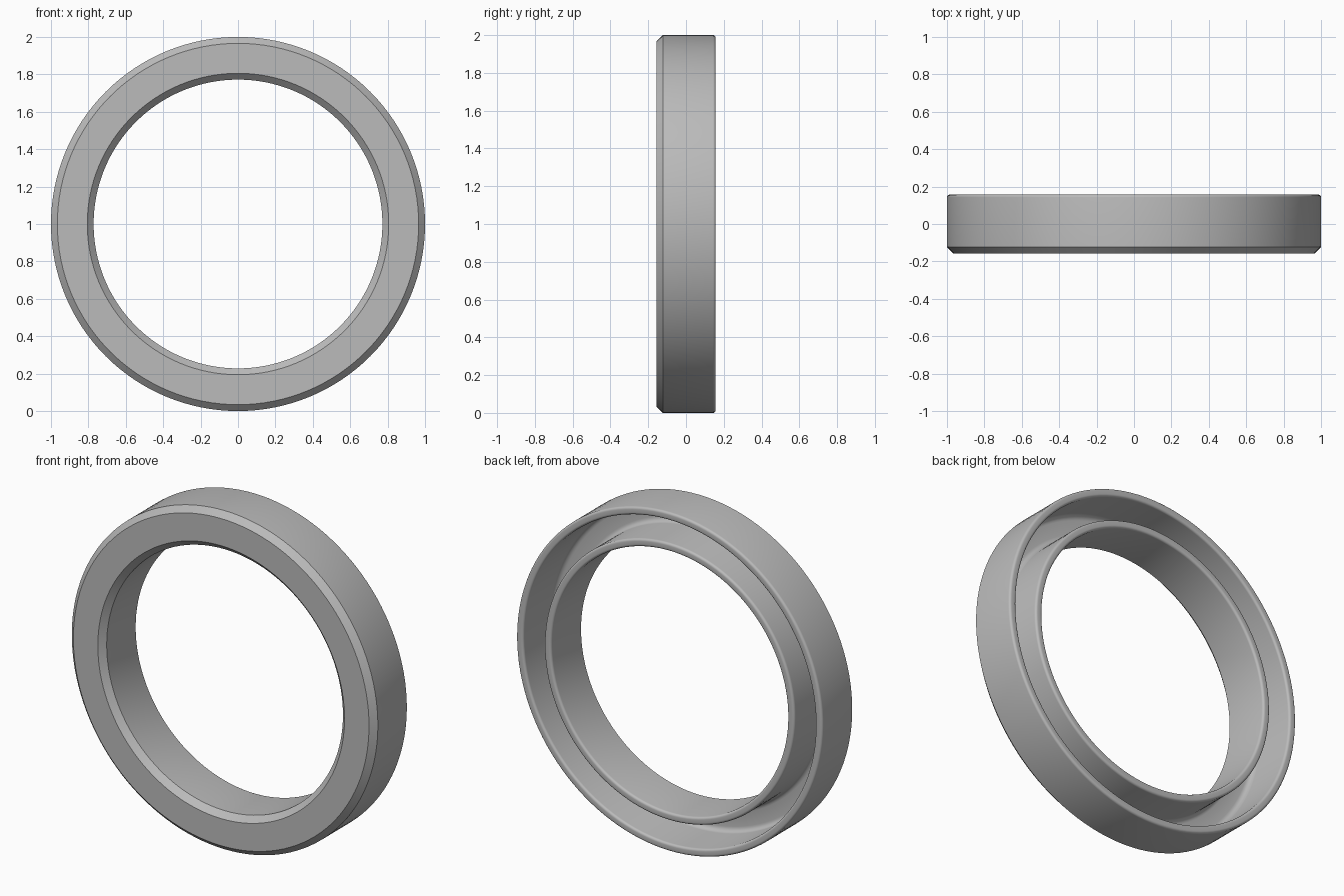
import bpy, bmesh, math

if "Cube" in bpy.data.objects:
    bpy.data.objects.remove(bpy.data.objects["Cube"])

SEGMENTS = 128
R_IN, R_OUT = 0.772, 1.0      # hole and outer radii
FRONT, BACK = -0.157, 0.157   # depth extents
CHAMFER, WALL = 0.034, 0.046
FLOOR = -0.115                # bottom of the rear channel
LIP, FILLET = 0.014, 0.03


def arc(cr, cy, radius, start, end, steps=5):
    """Rounded corner in the (radius, depth) plane, angles in degrees."""
    pts = []
    for i in range(steps + 1):
        a = math.radians(start + (end - start) * i / steps)
        pts.append((cr + radius * math.cos(a), cy + radius * math.sin(a)))
    return pts


# Closed cross-section: chamfered front, channel open at the back
a, b = R_IN + WALL, R_OUT - WALL
profile = [(R_IN, FRONT + CHAMFER), (R_IN + CHAMFER, FRONT),
           (R_OUT - CHAMFER, FRONT), (R_OUT, FRONT + CHAMFER)]
profile += arc(R_OUT - LIP, BACK - LIP, LIP, 0, 90)            # outer lip
profile += arc(b + LIP, BACK - LIP, LIP, 90, 180)
profile += arc(b - FILLET, FLOOR + FILLET, FILLET, 0, -90)     # channel floor
profile += arc(a + FILLET, FLOOR + FILLET, FILLET, -90, -180)
profile += arc(a - LIP, BACK - LIP, LIP, 0, 90)                # inner lip
profile += arc(R_IN + LIP, BACK - LIP, LIP, 90, 180)

# Revolve the section around the depth axis
bm = bmesh.new()
rings = []
for s in range(SEGMENTS):
    t = 2 * math.pi * s / SEGMENTS
    rings.append([bm.verts.new((r * math.cos(t), y, 1 + r * math.sin(t)))
                  for r, y in profile])
n = len(profile)
for s in range(SEGMENTS):
    p, q = rings[s], rings[(s + 1) % SEGMENTS]
    for i in range(n):
        j = (i + 1) % n
        bm.faces.new((p[i], p[j], q[j], q[i]))
bmesh.ops.recalc_face_normals(bm, faces=bm.faces)

mesh = bpy.data.meshes.new("channel_ring")
bm.to_mesh(mesh)
bm.free()
ring = bpy.data.objects.new("channel_ring", mesh)
bpy.context.collection.objects.link(ring)

grey = bpy.data.materials.new("grey")
grey.diffuse_color = (0.5, 0.5, 0.5, 1)
grey.use_nodes = True
grey.node_tree.nodes["Principled BSDF"].inputs["Base Color"].default_value = grey.diffuse_color
mesh.materials.append(grey)

bpy.context.view_layer.objects.active = ring
ring.select_set(True)
bpy.ops.object.shade_smooth_by_angle(angle=math.radians(30))
